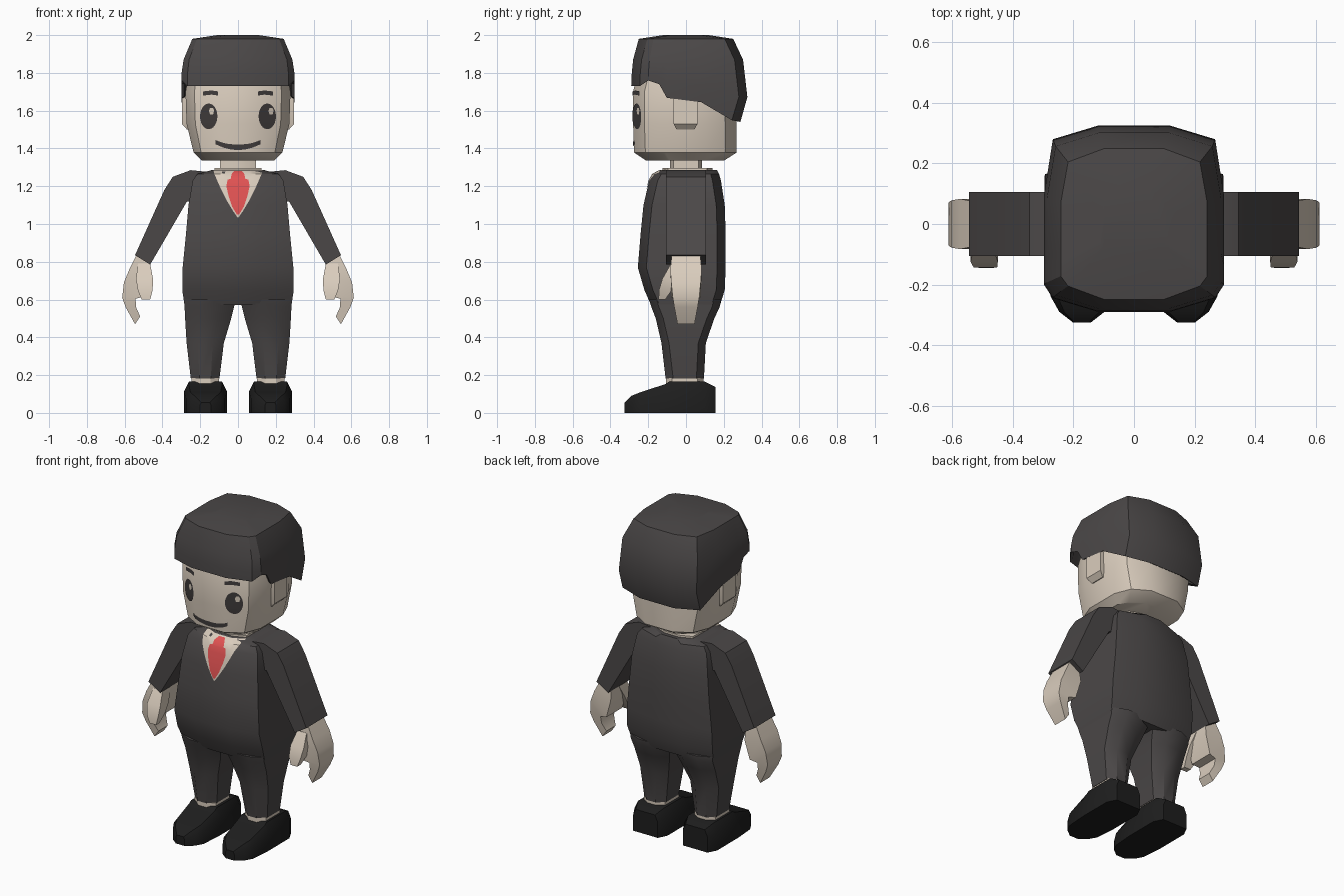
import bpy, bmesh, math
from mathutils import Vector
from mathutils.bvhtree import BVHTree

if "Cube" in bpy.data.objects:
    bpy.data.objects.remove(bpy.data.objects["Cube"])


def material(name, rgb):
    m = bpy.data.materials.new(name)
    m.diffuse_color = (*rgb, 1)
    m.use_nodes = True
    m.node_tree.nodes["Principled BSDF"].inputs["Base Color"].default_value = m.diffuse_color
    return m


SUIT = material("charcoal", (0.07, 0.064, 0.064))
SKIN = material("light skin", (0.70, 0.61, 0.51))
RED = material("tie red", (0.75, 0.085, 0.085))
BLACK = material("shoe black", (0.013, 0.013, 0.013))
INK = material("face ink", (0.05, 0.044, 0.044))


def finish(name, bm, mat):
    me = bpy.data.meshes.new(name)
    bm.to_mesh(me)
    bm.free()
    me.materials.append(mat)
    ob = bpy.data.objects.new(name, me)
    bpy.context.collection.objects.link(ob)
    return ob


def loft(name, rings, mat, s=1):
    """Skin a stack of equal-length point rings and cap both ends; s=-1 mirrors in x."""
    bm = bmesh.new()
    vs = [[bm.verts.new((s * x, y, z)) for x, y, z in r] for r in rings]
    n = len(vs[0])
    for a, b in zip(vs, vs[1:]):
        for i in range(n):
            j = (i + 1) % n
            bm.faces.new((a[i], a[j], b[j], b[i]))
    bm.faces.new(vs[0])
    bm.faces.new(vs[-1])
    bmesh.ops.recalc_face_normals(bm, faces=bm.faces)
    return finish(name, bm, mat)


def ring(hw, f, b, z, cx=0, c=1.0, d=0.045, ys=(0.4, -0.4)):
    """Bulged box outline: front f, back b, corner width c*hw, z a number or function of y."""
    right = [(0.4 * hw, f), (c * hw, f + d)]
    right += [(hw, t * (f if t > 0 else -b)) for t in ys]
    right += [(c * hw, b - d), (0.4 * hw, b)]
    pts = right + [(-x, y) for x, y in reversed(right)]
    return [(cx + x, y, z(y) if callable(z) else z) for x, y in pts]


def box_ring(x0, x1, y0, y1, z):
    return [(x0, y0, z), (x1, y0, z), (x1, y1, z), (x0, y1, z)]


def decal(name, rows, target, mat):
    """Thin plate of (x, z) rows laid on the front of target."""
    bt = bmesh.new()
    bt.from_mesh(target.data)
    tree = BVHTree.FromBMesh(bt)
    bt.free()
    lift = 0.008 if mat is RED else 0.004
    bm = bmesh.new()
    vs = []
    for r in rows:
        line = []
        for x, z in r:
            hit = tree.ray_cast(Vector((x, -2, z)), Vector((0, 1, 0)))[0]
            line.append(bm.verts.new((x, (hit.y if hit else -0.14) - lift, z)))
        vs.append(line)
    for a, b in zip(vs, vs[1:]):
        for i in range(len(a) - 1):
            bm.faces.new((a[i], a[i + 1], b[i + 1], b[i]))
    bm.normal_update()
    for f in bm.faces:
        if f.normal.y > 0:
            f.normal_flip()
    return finish(name, bm, mat)


def rows_from(widths, cx=0, n=8):
    return [[(cx + h * (2 * i / n - 1), z) for i in range(n + 1)] for z, h in widths]


# Jacket body
torso = loft("torso", [ring(hw, f, b, z) for hw, f, b, z in [
    (0.14, -0.14, 0.165, 1.285), (0.215, -0.175, 0.175, 1.265), (0.24, -0.195, 0.185, 1.23),
    (0.262, -0.225, 0.205, 1.1), (0.275, -0.24, 0.21, 0.95), (0.293, -0.255, 0.21, 0.77),
    (0.295, -0.22, 0.205, 0.65), (0.283, -0.185, 0.18, 0.57)]], SUIT)

# Neck and shirt collar
loft("neck", [ring(0.095, -0.085, 0.085, z, d=0.02) for z in (1.25, 1.37)], SKIN)
loft("collar", [ring(0.125, -0.125, 0.14, z, d=0.03) for z in (1.27, 1.297)], SKIN)

# Shirt opening and tie
decal("shirt", rows_from([(1.284, 0.13), (1.265, 0.125), (1.23, 0.11), (1.18, 0.088),
                          (1.12, 0.057), (1.07, 0.027), (1.035, 0.003)]), torso, SKIN)
decal("tie", rows_from([(1.28, 0.02), (1.265, 0.034), (1.24, 0.038), (1.235, 0.055),
                        (1.2, 0.062), (1.15, 0.05), (1.09, 0.03), (1.05, 0.006)]), torso, RED)

# Head
head = loft("head", [ring(hw, f, b, z, c=0.83, d=0.06) for hw, f, b, z in [
    (0.19, -0.21, 0.20, 1.335), (0.235, -0.275, 0.268, 1.378), (0.272, -0.28, 0.268, 1.53),
    (0.278, -0.28, 0.265, 1.7), (0.25, -0.24, 0.23, 1.86)]], SKIN)


# Hair cap with a stepped lower edge
def hem(y):
    keys = [(-0.24, 1.73), (-0.20, 1.76), (-0.14, 1.74), (-0.10, 1.665), (0.08, 1.645),
            (0.24, 1.55), (0.29, 1.54)]
    if y <= keys[0][0]:
        return keys[0][1]
    for (a, za), (b, zb) in zip(keys, keys[1:]):
        if y <= b:
            return za + (zb - za) * (y - a) / (b - a)
    return keys[-1][1]


SIDE = (0.69, 0.49, 0.35, -0.28)
loft("hair", [ring(hw, f, b, z, c=0.9, ys=SIDE) for hw, f, b, z in [
    (0.26, -0.25, 0.24, 1.9), (0.282, -0.282, 0.268, lambda y: hem(y) + 0.01),
    (0.298, -0.29, 0.288, hem),
    (0.298, -0.288, 0.325, lambda y: hem(y) + 0.4 * (1.87 - hem(y))),
    (0.288, -0.28, 0.302, 1.87), (0.242, -0.25, 0.25, 1.98), (0.11, -0.12, 0.12, 2.0)]], SUIT)

# Mouth
mouth = []
for i in range(13):
    t = i / 6 - 1
    low = 1.392 + 0.03 * t * t
    mouth.append([(0.118 * t, low), (0.118 * t, low + 0.03 - 0.008 * abs(t))])
decal("mouth", mouth, head, INK)

for s, side in ((1, "left"), (-1, "right")):
    # Eye with a small highlight, and brow
    ang = [math.pi * (0.02 + 0.96 * i / 12) for i in range(13)]
    decal(side + "_eye", rows_from([(1.57 + 0.068 * math.cos(a), 0.046 * math.sin(a)) for a in ang],
                                   s * 0.155, 4), head, INK)
    glint = decal(side + "_eye_glint", rows_from([(1.615, 0.008), (1.6, 0.014), (1.58, 0.008)],
                                                 0.175 if s > 0 else -0.14, 2), head, SKIN)
    glint.location.y = -0.003
    decal(side + "_brow", [[(s * x, z), (s * x, z + 0.022)] for x, z in
                           ((0.105, 1.68), (0.14, 1.685), (0.185, 1.68))], head, INK)

    # Ear
    loft(side + "_ear", [box_ring(0.24, x, y0, y1, z) for x, y0, y1, z in [
        (0.27, -0.05, 0.045, 1.5), (0.297, -0.065, 0.06, 1.53), (0.297, -0.065, 0.06, 1.68)]],
        SKIN, s)

    # Sleeve, a flat profile with depth
    sleeve = [(0.10, 1.27), (0.25, 1.285), (0.345, 1.25), (0.39, 1.18), (0.545, 0.835),
              (0.465, 0.785), (0.27, 1.12), (0.10, 1.1)]
    loft(side + "_sleeve", [[(x, y, z) for x, z in sleeve] for y in (-0.105, 0.105)], SUIT, s)

    # Hand: palm curling into fingers, plus thumb
    hand = [(0.535, 0.84, 0.465, 0.80, 0.075), (0.575, 0.76, 0.462, 0.73, 0.083),
            (0.604, 0.69, 0.495, 0.615, 0.078), (0.613, 0.61, 0.542, 0.605, 0.07),
            (0.595, 0.56, 0.54, 0.56, 0.062), (0.545, 0.47, 0.518, 0.51, 0.045)]
    loft(side + "_hand", [[(a, -h, b), (a, h, b), (c, h, d), (c, -h, d)]
                          for a, b, c, d, h in hand], SKIN, s)
    loft(side + "_thumb", [box_ring(*r) for r in [
        (0.465, 0.53, -0.08, 0.0, 0.79), (0.45, 0.54, -0.125, -0.04, 0.71),
        (0.452, 0.53, -0.143, -0.075, 0.65), (0.465, 0.51, -0.145, -0.11, 0.60)]], SKIN, s)

    # Trouser leg
    loft(side + "_leg", [ring((x1 - x0) / 2, f, b, z, (x0 + x1) / 2, d=0.04)
                         for x0, x1, f, b, z in [
        (0.0, 0.285, -0.195, 0.185, 0.6), (0.02, 0.283, -0.185, 0.18, 0.565),
        (0.036, 0.28, -0.16, 0.15, 0.5), (0.075, 0.272, -0.13, 0.105, 0.37),
        (0.098, 0.25, -0.108, 0.095, 0.183)]], SUIT, s)

    # Ankle
    loft(side + "_ankle", [ring(0.073, -0.105, 0.092, z, 0.174, d=0.03)
                           for z in (0.14, 0.185)], SKIN, s)

    # Shoe, lofted from toe to heel
    shoe = [(-0.325, 0.03, 0.055), (-0.29, 0.075, 0.09), (-0.24, 0.103, 0.11),
            (-0.11, 0.113, 0.152), (-0.09, 0.113, 0.165), (0.10, 0.113, 0.165),
            (0.155, 0.085, 0.138)]
    loft(side + "_shoe", [[(0.172 + k * w, y, h * t) for k, t in
                           ((-1, 0), (1, 0), (1, 0.7), (0.78, 1), (-0.78, 1), (-1, 0.7))]
                          for y, w, h in shoe], BLACK, s)

# Smooth shading with crisp edges
for ob in bpy.context.scene.objects:
    ob.select_set(True)
    bpy.context.view_layer.objects.active = ob
bpy.ops.object.shade_smooth_by_angle(angle=math.radians(32))
